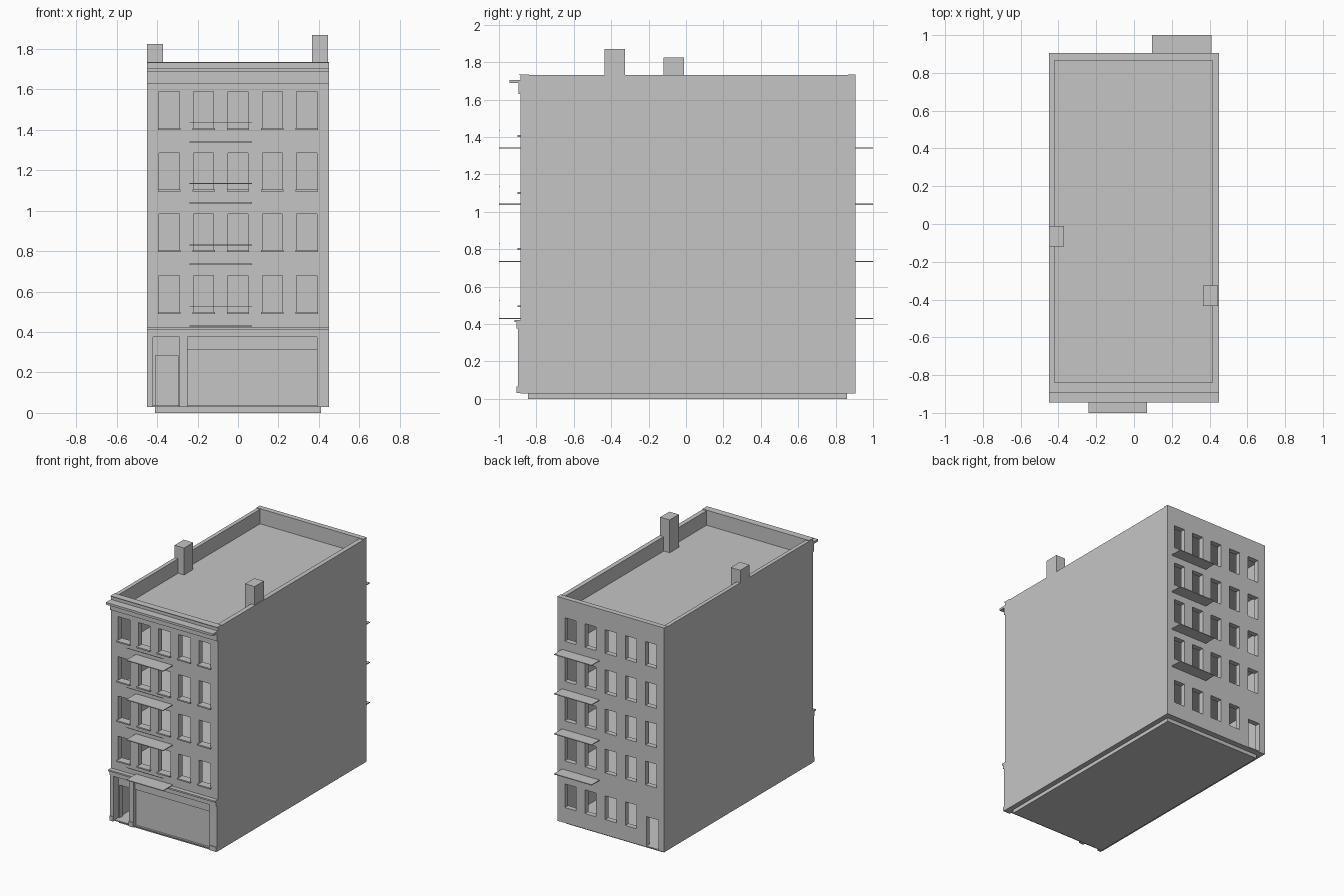
import bpy, bmesh

if "Cube" in bpy.data.objects:
    bpy.data.objects.remove(bpy.data.objects["Cube"])

stone = bpy.data.materials.new("grey_stone")
stone.diffuse_color = (0.56, 0.56, 0.56, 1)
stone.use_nodes = True
stone.node_tree.nodes["Principled BSDF"].inputs["Base Color"].default_value = stone.diffuse_color


def finish(name, bm):
    mesh = bpy.data.meshes.new(name)
    bm.to_mesh(mesh)
    bm.free()
    mesh.materials.append(stone)
    obj = bpy.data.objects.new(name, mesh)
    bpy.context.collection.objects.link(obj)
    return obj


def boxes(name, items):
    """One object from boxes given as (x0, x1, y0, y1, z0, z1)."""
    bm = bmesh.new()
    for x0, x1, y0, y1, z0, z1 in items:
        verts = bmesh.ops.create_cube(bm, size=1)["verts"]
        for v in verts:
            v.co.x = x0 if v.co.x < 0 else x1
            v.co.y = y0 if v.co.y < 0 else y1
            v.co.z = z0 if v.co.z < 0 else z1
    return finish(name, bm)


def pierced_wall(name, y, inward, holes, thick):
    """Wall in the xz plane with rectangular openings (x0, x1, z0, z1)."""
    xs = sorted({-0.45, 0.45} | {v for h in holes for v in h[:2]})
    zs = sorted({0.03, 1.73} | {v for h in holes for v in h[2:]})
    bm = bmesh.new()
    grid = {(x, z): bm.verts.new((x, y, z)) for x in xs for z in zs}
    for x0, x1 in zip(xs, xs[1:]):
        for z0, z1 in zip(zs, zs[1:]):
            cx, cz = (x0 + x1) / 2, (z0 + z1) / 2
            if any(h[0] < cx < h[1] and h[2] < cz < h[3] for h in holes):
                continue
            bm.faces.new([grid[p] for p in ((x0, z0), (x1, z0), (x1, z1), (x0, z1))])
    bmesh.ops.delete(bm, geom=[v for v in bm.verts if not v.link_faces], context='VERTS')
    made = bmesh.ops.extrude_face_region(bm, geom=bm.faces[:])
    for v in made["geom"]:
        if isinstance(v, bmesh.types.BMVert):
            v.co.y += inward * thick
    bmesh.ops.recalc_face_normals(bm, faces=bm.faces)
    return finish(name, bm)


FRONT, BACK = -0.885, 0.905
columns = [-0.34, -0.17, 0.0, 0.17, 0.34]
sills = [0.50, 0.805, 1.105, 1.41]
floors = [0.43, 0.735, 1.04, 1.34]

# Front and back walls with open windows and doors
front_holes = [(x - 0.05, x + 0.05, z, z + 0.18) for x in columns for z in sills]
front_holes += [(-0.42, -0.29, 0.03, 0.375), (-0.25, 0.39, 0.03, 0.375)]
pierced_wall("front_wall", FRONT, 1, front_holes, 0.045)
back_holes = [(x - 0.047, x + 0.047, z, z + 0.18) for x in columns for z in sills]
back_holes += [(x - 0.047, x + 0.047, 0.145, 0.325) for x in columns[1:]]
back_holes.append((-0.40, -0.30, 0.03, 0.26))
pierced_wall("back_wall", BACK, -1, back_holes, 0.04)

# Side walls, base, floor slabs, inner partition and sunken roof
boxes("side_walls", [(-0.45, -0.42, FRONT, BACK, 0.03, 1.73),
                     (0.415, 0.45, FRONT, BACK, 0.03, 1.73)])
boxes("base", [(-0.41, 0.41, -0.845, 0.86, 0, 0.03)])
boxes("ground_floor", [(-0.45, 0.45, FRONT, BACK, 0.028, 0.036)])
boxes("floor_slabs", [(-0.42, 0.415, -0.845, 0.87, z - 0.01, z) for z in floors])
boxes("inner_partition", [(-0.42, 0.415, -0.005, 0.005, 0.03, 1.61)])
boxes("roof", [(-0.42, 0.415, -0.845, 0.87, 1.605, 1.62)])

# Thin coping over the front and back parapets
boxes("parapet_coping", [(-0.45, 0.45, -0.893, -0.84, 1.73, 1.735),
                         (-0.45, 0.45, 0.865, BACK, 1.73, 1.735)])

# Chimneys on the two side parapets
boxes("chimneys", [(-0.45, -0.37, -0.12, -0.01, 1.62, 1.825),
                   (0.365, 0.445, -0.435, -0.325, 1.62, 1.87)])

# Window sills
boxes("window_sills", [(x - 0.055, x + 0.055, -0.9, -0.87, z - 0.01, z)
                       for x in columns for z in sills])

# Fire escape landings and front rails
boxes("front_landings", [(-0.24, 0.07, -1.0, FRONT, z - 0.003, z + 0.003) for z in floors])
boxes("back_landings", [(0.095, 0.41, BACK, 1.0, z - 0.003, z + 0.003) for z in floors])
boxes("front_rails", [(-0.24, 0.07, -1.0, -0.997, z + 0.093, z + 0.097) for z in floors])

# Top cornice: frieze, projecting shelf and upper strip
boxes("top_frieze", [(-0.45, 0.45, -0.895, FRONT, 1.63, 1.688)])
boxes("top_cornice", [(-0.45, 0.45, -0.945, FRONT, 1.688, 1.705)])

# Shop front: lower cornice, pilasters with plinths, glazing and entry
boxes("lower_cornice", [(-0.45, 0.45, -0.905, FRONT, 0.375, 0.41),
                        (-0.45, 0.45, -0.918, FRONT, 0.41, 0.422)])
pilasters = [(-0.45, -0.42), (-0.29, -0.25), (0.39, 0.45)]
boxes("pilasters", [(a, b, -0.898, FRONT, 0.03, 0.375) for a, b in pilasters])
boxes("plinths", [(a, b, -0.905, FRONT, 0.03, 0.065) for a, b in pilasters])
boxes("shop_window", [(-0.25, 0.39, -0.87, -0.85, 0.03, 0.31)])
boxes("shop_sign_board", [(-0.25, 0.39, -0.88, -0.85, 0.31, 0.375)])

# Entry: set-back wall around an open doorway
boxes("entry_surround", [(-0.42, -0.408, -0.84, -0.80, 0.03, 0.42),
                         (-0.297, -0.28, -0.84, -0.80, 0.03, 0.42),
                         (-0.408, -0.297, -0.84, -0.80, 0.285, 0.42)])
